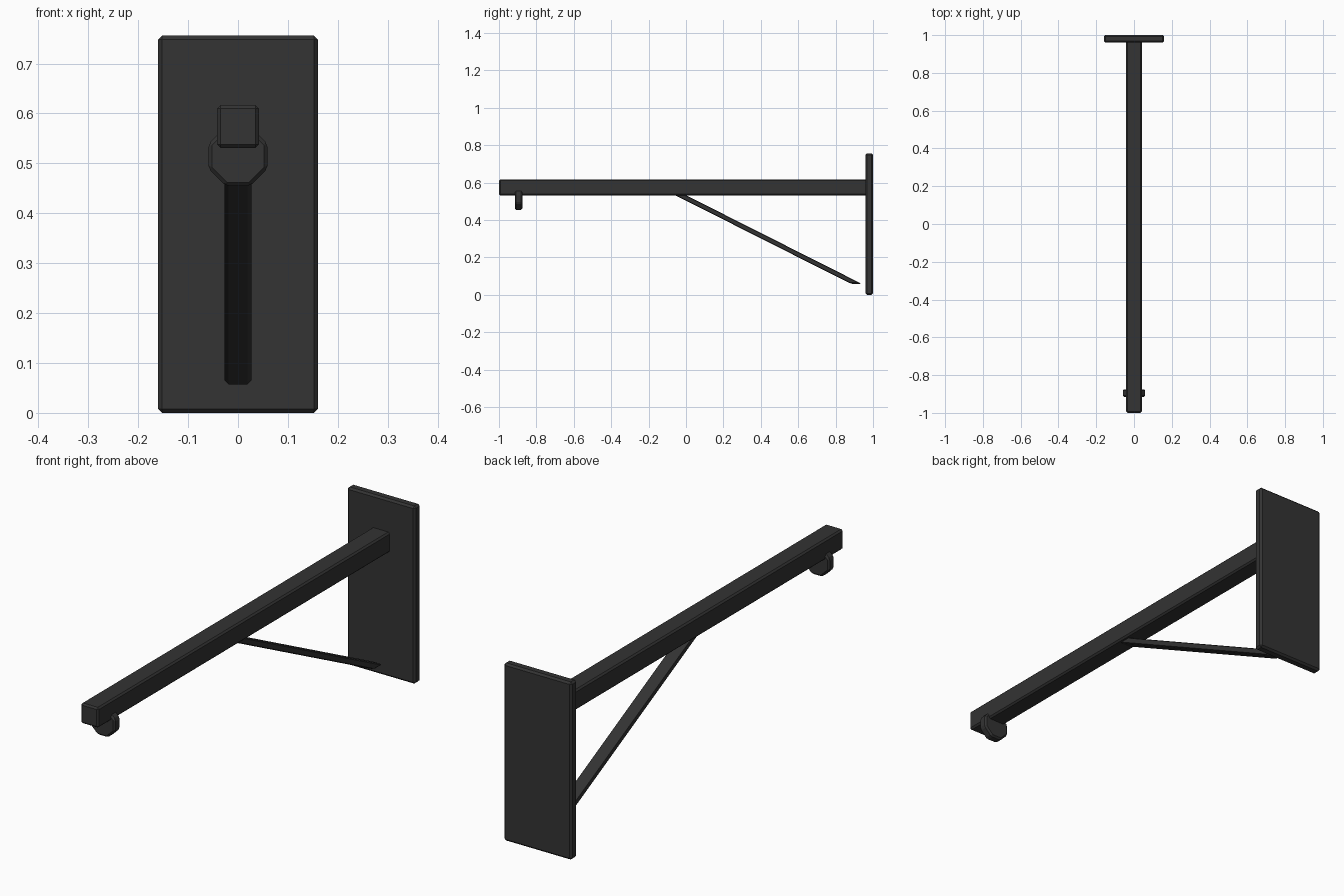
import bpy, bmesh, math
from mathutils import Matrix

if "Cube" in bpy.data.objects:
    bpy.data.objects.remove(bpy.data.objects["Cube"])

iron = bpy.data.materials.new("dark_iron")
iron.diffuse_color = (0.033, 0.033, 0.033, 1)
iron.use_nodes = True
iron.node_tree.nodes["Principled BSDF"].inputs["Base Color"].default_value = iron.diffuse_color


def finish(name, bm, chamfer):
    """Chamfer every edge and turn the bmesh into a flat-shaded object."""
    bmesh.ops.bevel(bm, geom=bm.edges[:], offset=chamfer, segments=1,
                    affect='EDGES', profile=0.5)
    bmesh.ops.recalc_face_normals(bm, faces=bm.faces[:])
    mesh = bpy.data.meshes.new(name)
    bm.to_mesh(mesh)
    bm.free()
    mesh.materials.append(iron)
    obj = bpy.data.objects.new(name, mesh)
    bpy.context.collection.objects.link(obj)
    return obj


def box(name, x, y, z, chamfer):
    """Chamfered box from (min, max) ranges."""
    bm = bmesh.new()
    bmesh.ops.create_cube(bm, size=1)
    for v in bm.verts:
        v.co = [sum(r) / 2 + c * (r[1] - r[0]) for c, r in zip(v.co, (x, y, z))]
    return finish(name, bm, chamfer)


# Wall plate and horizontal arm
box("wall_plate", (-0.16, 0.16), (0.96, 1.0), (0.0, 0.756), 0.008)
box("arm", (-0.042, 0.042), (-1.0, 0.975), (0.531, 0.617), 0.007)

# Diagonal strut: upright chamfered block sheared so both ends stay level
z0, z1, y0, y1 = 0.057, 0.541, 0.914, -0.046
strut = box("strut", (-0.027, 0.027), (-0.029, 0.029), (z0, z1), 0.008)
for v in strut.data.vertices:
    v.co.y += y0 + (y1 - y0) * (v.co.z - z0) / (z1 - z0)

# Octagonal stop under the free end of the arm
bm = bmesh.new()
turn = Matrix.Translation((0, -0.895, 0.514)) @ Matrix.Rotation(math.pi / 2, 4, 'X') \
    @ Matrix.Rotation(math.pi / 8, 4, 'Z')
bmesh.ops.create_cone(bm, cap_ends=True, segments=8, depth=0.04,
                      radius1=0.0595 / math.cos(math.pi / 8),
                      radius2=0.0595 / math.cos(math.pi / 8), matrix=turn)
finish("end_stop", bm, 0.007)
